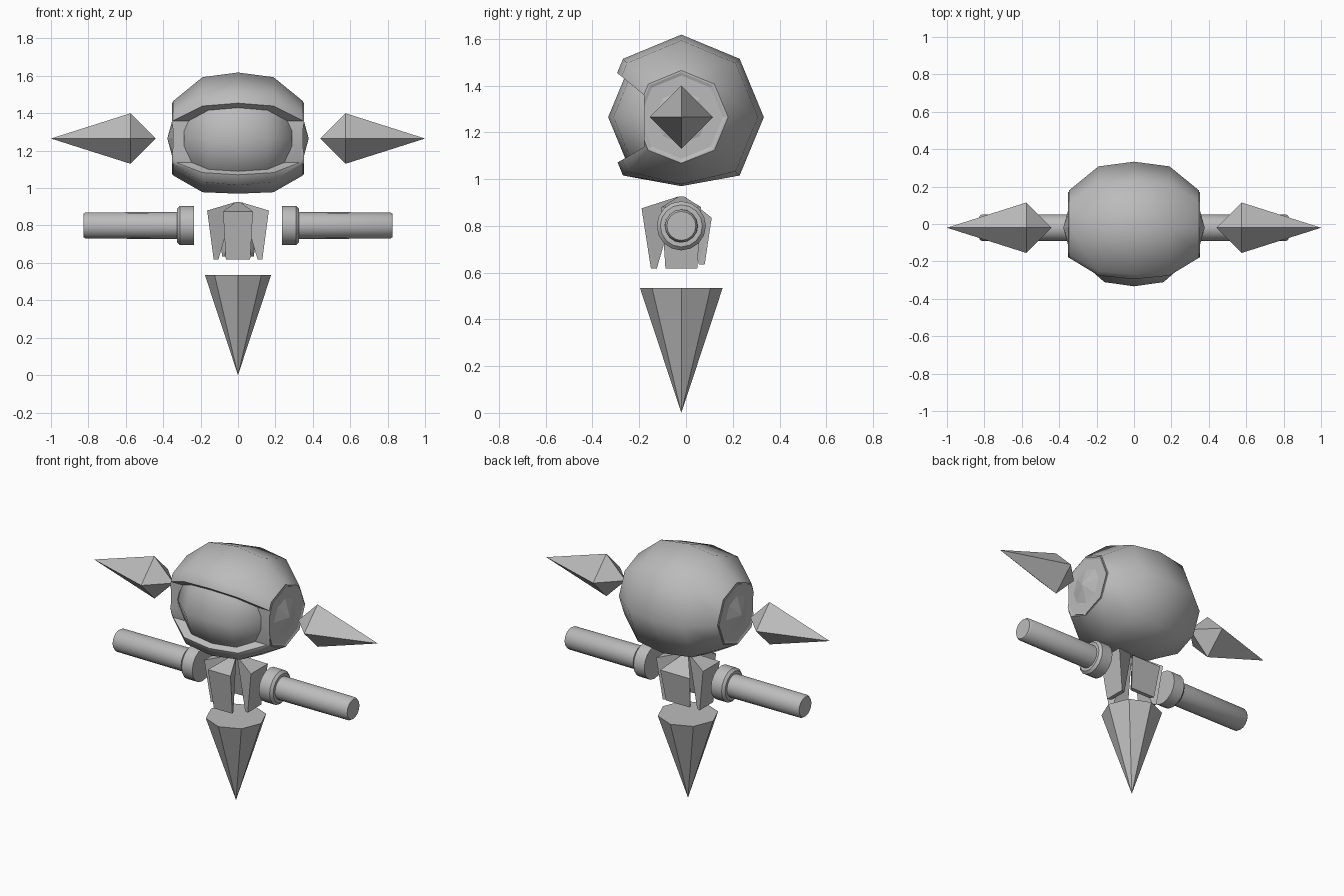
import bpy, bmesh, math
from mathutils import Vector

if "Cube" in bpy.data.objects:
    bpy.data.objects.remove(bpy.data.objects["Cube"])

CY, HZ, AZ = -0.02, 1.265, 0.80      # shared depth centre, head height, arm height

grey = bpy.data.materials.new("plain_grey")
grey.diffuse_color = (0.5, 0.5, 0.5, 1)
grey.use_nodes = True
grey.node_tree.nodes["Principled BSDF"].inputs["Base Color"].default_value = grey.diffuse_color


def finish(bm, name, smooth=None):
    bmesh.ops.recalc_face_normals(bm, faces=bm.faces)
    me = bpy.data.meshes.new(name)
    bm.to_mesh(me)
    bm.free()
    me.materials.append(grey)
    ob = bpy.data.objects.new(name, me)
    bpy.context.collection.objects.link(ob)
    if smooth:
        shade(ob, smooth)
    return ob


def select(ob):
    bpy.ops.object.select_all(action='DESELECT')
    ob.select_set(True)
    bpy.context.view_layer.objects.active = ob


def shade(ob, angle):
    select(ob)
    bpy.ops.object.shade_smooth_by_angle(angle=math.radians(angle))


def loft(name, rings, smooth=None):
    """Skin a list of point rings; one-point rings become tips, others get caps."""
    bm = bmesh.new()
    vs = [[bm.verts.new(p) for p in r] for r in rings]
    for a, b in zip(vs, vs[1:]):
        n = max(len(a), len(b))
        for i in range(n):
            j = (i + 1) % n
            if len(a) == 1:
                bm.faces.new((a[0], b[i], b[j]))
            elif len(b) == 1:
                bm.faces.new((a[i], a[j], b[0]))
            else:
                bm.faces.new((a[i], a[j], b[j], b[i]))
    for r in (vs[0], vs[-1]):
        if len(r) > 2:
            bm.faces.new(r)
    return finish(bm, name, smooth)


def ring_x(x, r, n, z, low=None):
    """Ring around the x axis; low overrides the radius of the lowest point."""
    if r == 0:
        return [(x, CY, z)]
    pts = []
    for i in range(n):
        a = 2 * math.pi * i / n
        q = low if low and i == n * 3 // 4 else r
        pts.append((x, CY + q * math.cos(a), z + q * math.sin(a)))
    return pts


def head_rings(k, kx):
    prof = [(-.347, .2, .197), (-.19, .328, .287), (0, .353, .295),
            (.19, .328, .287), (.347, .2, .197)]
    return [ring_x(x * kx, r * k, 8, HZ, l * k) for x, r, l in prof]


# Helmet, side discs and the wedge that opens the helmet at the front
helmet = loft("helmet", head_rings(1, 1))
discs = []
for s, side in ((-1, "left"), (1, "right")):
    prof = [(.30, .192), (.352, .192), (.337, .15), (.378, 0)]
    discs.append(loft(side + "_ear_disc", [ring_x(s * x, r, 8, HZ) for x, r in prof]))

wedge = [(-.18, 1.36), (-.46, 1.59), (-.46, .973), (-.18, 1.137)]
cutter = loft("opening_cutter", [[(x, y, z) for y, z in wedge] for x in (-.6, .6)])
cutter.hide_render = True
for ob in [helmet] + discs:
    mod = ob.modifiers.new("opening", 'BOOLEAN')
    mod.object = cutter
    mod.solver = 'EXACT'
    select(ob)
    bpy.ops.object.modifier_apply(modifier=mod.name)
bpy.data.objects.remove(cutter)

# Smooth helmet with crisp end caps and opening corners
bm = bmesh.new()
bm.from_mesh(helmet.data)
bm.normal_update()
for e in bm.edges:
    if not e.is_convex and e.calc_face_angle(0) > .5 or \
            any(abs(f.normal.x) > .99 for f in e.link_faces):
        e.smooth = False
bm.to_mesh(helmet.data)
bm.free()
shade(helmet, 65)

# Rounded face inside the opening
loft("face", head_rings(.887, .83), 65)

# Spikes and arms, mirrored
for s, side in ((-1, "left"), (1, "right")):
    loft(side + "_spike", [ring_x(s * x, r, 4, HZ) for x, r in
                           ((.44, 0), (.575, .135), (1.0, 0))])
    loft(side + "_arm", [ring_x(s * x, r, 16, AZ) for x, r in
                         ((.30, .072), (.815, .07), (.827, .062))], 35)
    loft(side + "_arm_collar", [ring_x(s * x, r, 16, AZ) for x, r in
                                ((.235, .105), (.31, .105), (.325, .09))], 35)


# Torso panels: thin wedges leaning in to a shared peak
def panel(name, turn, r_top, r_low, w_top, w_low, z_top, z_low):
    bm = bmesh.new()
    pts = []
    for s in (-1, 1):
        pts += [(r_low, s * w_low, z_low), (r_low - .025, s * w_low * .85, z_low),
                (r_top, s * w_top, z_top), (.015, s * .012, .925)]
    c, d = math.cos(turn), math.sin(turn)
    for x, y, z in pts:
        bm.verts.new((x * c - y * d, CY + x * d + y * c, z))
    bmesh.ops.convex_hull(bm, input=bm.verts)
    bmesh.ops.dissolve_limit(bm, angle_limit=.02, verts=bm.verts, edges=bm.edges)
    finish(bm, name)


panel("front_panel", -math.pi / 2, .17, .13, .08, .065, .875, .617)
panel("right_panel", 0, .165, .13, .085, .068, .88, .617)
panel("left_panel", math.pi, .165, .13, .085, .068, .88, .617)
panel("back_panel", math.pi / 2, .13, .10, .105, .085, .835, .635)

# Pointed lower body
loft("lower_cone", [[(0, CY, 0)],
                    [(.177 * math.cos(i * math.pi / 4), CY + .177 * math.sin(i * math.pi / 4), .535)
                     for i in range(8)]])
